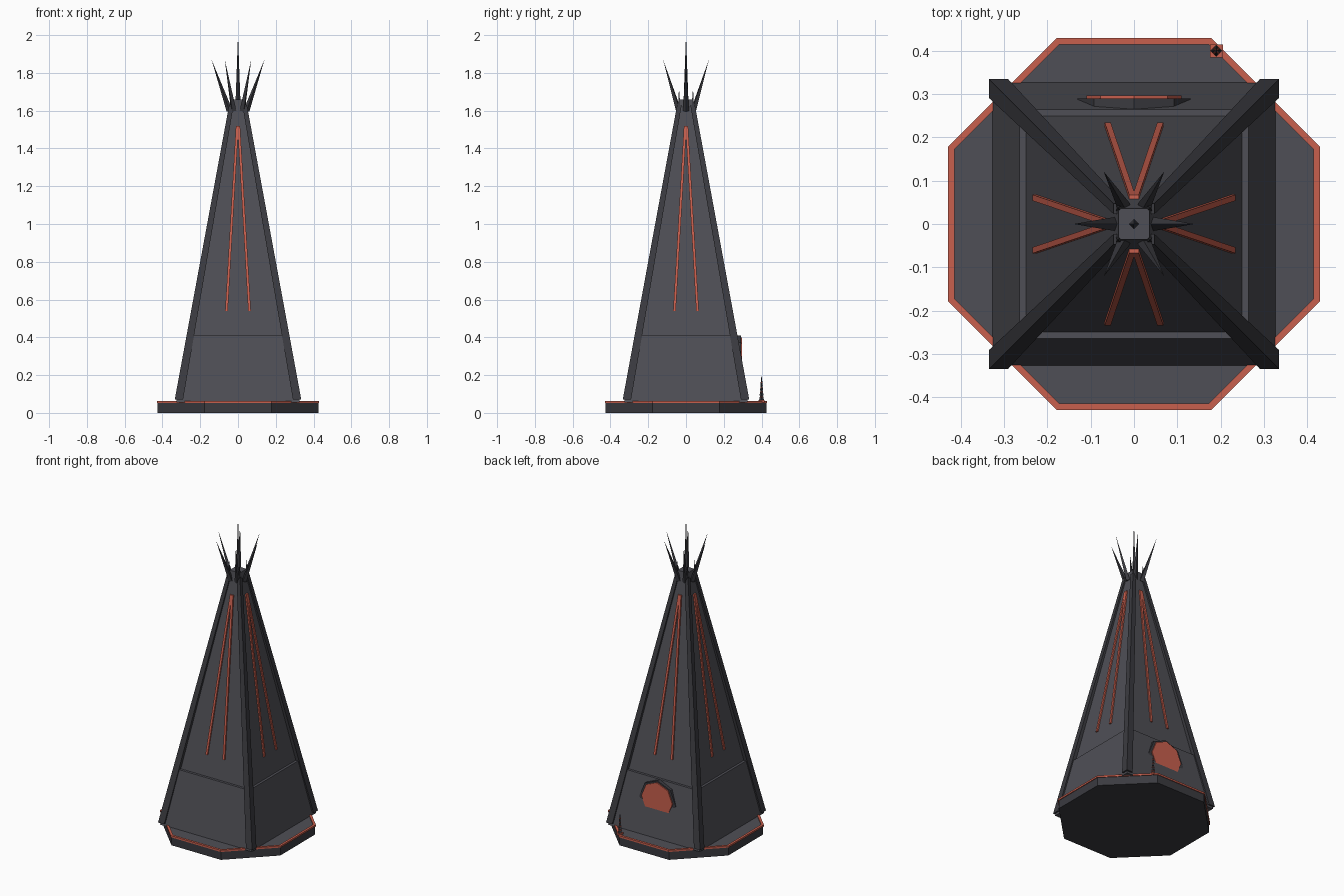
import bpy, bmesh, math
from mathutils import Vector, Matrix

if "Cube" in bpy.data.objects:
    bpy.data.objects.remove(bpy.data.objects["Cube"])


def material(name, rgb):
    m = bpy.data.materials.new(name)
    m.diffuse_color = (*rgb, 1)
    m.use_nodes = True
    m.node_tree.nodes["Principled BSDF"].inputs["Base Color"].default_value = m.diffuse_color
    return m


WALL = material("slate grey", (0.078, 0.078, 0.092))
DARK = material("dark slate", (0.043, 0.043, 0.051))
RED = material("ember red", (0.58, 0.115, 0.075))


def finish(name, bm, mat):
    bmesh.ops.recalc_face_normals(bm, faces=bm.faces)
    me = bpy.data.meshes.new(name)
    bm.to_mesh(me)
    bm.free()
    me.materials.append(mat)
    ob = bpy.data.objects.new(name, me)
    bpy.context.collection.objects.link(ob)
    return ob


def loft(name, rings, mat, closed=False):
    """Skin a list of vertex rings; cap the ends, or join last ring to first."""
    bm = bmesh.new()
    vs = [[bm.verts.new(p) for p in r] for r in rings]
    n = len(vs[0])
    pairs = list(zip(vs, vs[1:])) + ([(vs[-1], vs[0])] if closed else [])
    for a, b in pairs:
        for i in range(n):
            bm.faces.new((a[i], a[(i + 1) % n], b[(i + 1) % n], b[i]))
    if not closed:
        bm.faces.new(vs[0])
        bm.faces.new(vs[-1])
    return finish(name, bm, mat)


def square(h, z, cx=0, cy=0):
    return [(cx + sx * h, cy + sy * h, z) for sx, sy in ((-1, -1), (1, -1), (1, 1), (-1, 1))]


def octagon(apothem, z):
    r = apothem / math.cos(math.pi / 8)
    return [(r * math.cos(a), r * math.sin(a), z)
            for a in (math.pi / 8 + i * math.pi / 4 for i in range(8))]


def spike(name, base, tip, radius, mat, sides=4):
    """Pointed cone between two points."""
    base, tip = Vector(base), Vector(tip)
    d = tip - base
    bm = bmesh.new()
    rot = d.to_track_quat('Z', 'Y').to_matrix().to_4x4()
    bmesh.ops.create_cone(bm, cap_ends=True, segments=sides, radius1=radius, radius2=0,
                          depth=d.length, matrix=Matrix.Translation((base + tip) / 2) @ rot)
    return finish(name, bm, mat)


# octagonal plinth, its floor and the red rim
loft("plinth", [octagon(0.425, 0), octagon(0.425, 0.053)], DARK)
loft("plinth_floor", [octagon(0.417, 0.05), octagon(0.417, 0.058)], WALL)
loft("plinth_rim", [octagon(0.43, 0.053), octagon(0.43, 0.064),
                    octagon(0.415, 0.064), octagon(0.415, 0.053)], RED, closed=True)

# tapering tower: wide skirt, ledge, long upper body
loft("skirt", [square(0.327, 0.055), square(0.265, 0.41)], WALL)
loft("upper_body", [square(0.25, 0.405), square(0.037, 1.64)], WALL)
loft("tower_cap", [square(0.042, 1.60), square(0.036, 1.66)], WALL)

# corner ribs and the small horns on top of them
for sx in (-1, 1):
    for sy in (-1, 1):
        loft("corner_rib", [square(0.022, 0.07, sx * 0.313, sy * 0.313),
                            square(0.012, 1.63, sx * 0.035, sy * 0.035)], DARK)
        spike("corner_horn", (sx * 0.036, sy * 0.036, 1.60),
              (sx * 0.037, sy * 0.037, 1.72), 0.011, DARK)

# pair of red strips on each side, meeting near the top
for k in range(4):
    turn = Matrix.Rotation(k * math.pi / 2, 3, 'Z')
    for s in (-1, 1):
        rings = []
        for x, y, z in ((0.061, 0.228, 0.54), (0.004, 0.060, 1.52)):
            rings.append([turn @ Vector((s * x + dx, -(y + dy), z))
                          for dx, dy in ((-0.007, -0.008), (0.007, -0.008),
                                         (0.007, 0.007), (-0.007, 0.007))])
        loft("glow_strip", rings, RED)

# crown: six leaning spikes around a central one
for k in range(6):
    a = k * math.pi / 3
    c, s = math.cos(a), math.sin(a)
    spike("crown_spike", (0.045 * c, 0.045 * s, 1.60),
          (0.14 * c, 0.14 * s, 1.87), 0.016, DARK)
spike("centre_spike", (0, 0, 1.62), (0, 0, 2.0), 0.014, DARK)


# back portal: octagonal frame with a red disc
def disc(name, r, z, y0, y1, mat):
    rings = [[(r * math.cos(i * math.pi / 4), y, z + r * math.sin(i * math.pi / 4))
              for i in range(8)] for y in (y0, y1)]
    loft(name, rings, mat)


disc("portal_frame", 0.13, 0.28, 0.22, 0.29, DARK)
disc("portal_disc", 0.11, 0.29, 0.25, 0.297, RED)

# little beacon on the plinth: red foot, stacked cones with red collars
PX, PY = 0.19, 0.40
loft("beacon_foot", [square(0.015, 0.055, PX, PY), square(0.015, 0.068, PX, PY)], RED)
for i in range(4):
    z, r = 0.068 + i * 0.025, 0.013 - i * 0.0022
    spike("beacon_tier", (PX, PY, z), (PX, PY, z + 0.058), r, DARK)
    loft("beacon_collar", [square(r * 0.6, z + 0.014, PX, PY),
                           square(r * 0.6, z + 0.020, PX, PY)], RED)
